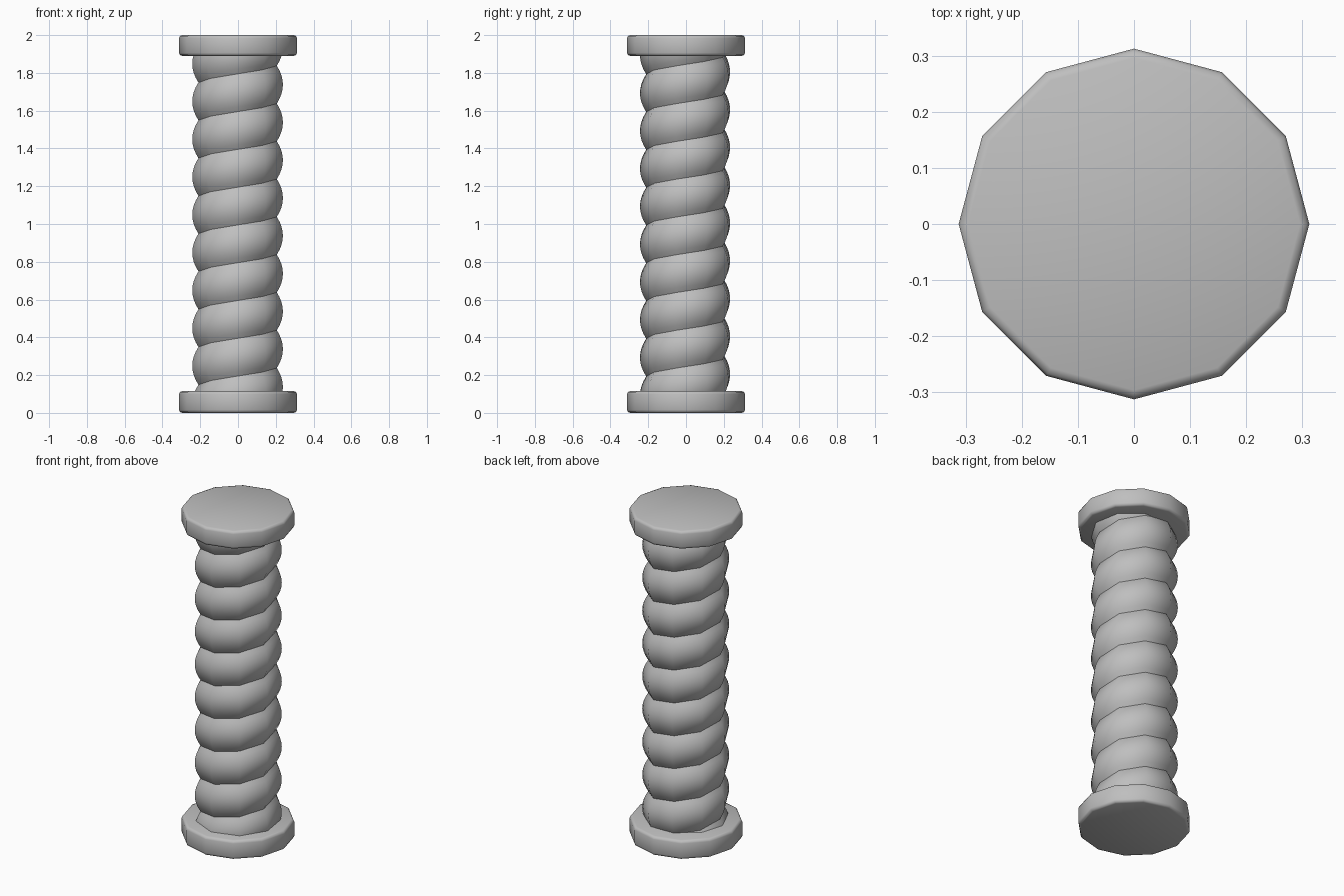
import bpy, bmesh, math

if "Cube" in bpy.data.objects:
    bpy.data.objects.remove(bpy.data.objects["Cube"], do_unlink=True)

stone = bpy.data.materials.new("grey stone")
stone.use_nodes = True
colour = (0.52, 0.52, 0.52, 1)
stone.diffuse_color = colour
stone.node_tree.nodes["Principled BSDF"].inputs["Base Color"].default_value = colour


def finish(name, bm):
    """Turn a bmesh into a smooth shaded object with sharp creases."""
    bmesh.ops.recalc_face_normals(bm, faces=bm.faces)
    mesh = bpy.data.meshes.new(name)
    bm.to_mesh(mesh)
    bm.free()
    mesh.materials.append(stone)
    obj = bpy.data.objects.new(name, mesh)
    bpy.context.collection.objects.link(obj)
    bpy.ops.object.select_all(action="DESELECT")
    obj.select_set(True)
    bpy.context.view_layer.objects.active = obj
    bpy.ops.object.shade_smooth_by_angle(angle=math.radians(47))
    return obj


def make_slab(name, bottom, top):
    """Twelve-sided slab with rounded rims."""
    bm = bmesh.new()
    ring = [bm.verts.new((0.3125 * math.cos(i * math.tau / 12),
                          0.3125 * math.sin(i * math.tau / 12), bottom)) for i in range(12)]
    base = bm.faces.new(ring)
    raised = bmesh.ops.extrude_face_region(bm, geom=[base], use_keep_orig=True)["geom"]
    for v in raised:
        if isinstance(v, bmesh.types.BMVert):
            v.co.z = top
    rims = [e for e in bm.edges if abs(e.verts[0].co.z - e.verts[1].co.z) < 1e-5]
    bmesh.ops.bevel(bm, geom=rims, offset=0.016, segments=2, profile=0.5, affect="EDGES")
    finish(name, bm)


make_slab("base_slab", 0, 0.115)
make_slab("top_slab", 1.89, 2)

# Twisted shaft: a bulging profile swept along a rising helix
SIDES, PITCH, TURNS, ROWS = 9, 0.2, 11, 8
PHASE = math.radians(27)
GROOVE, BULGE = 0.211, 0.033
start = 1.645 - 9 * PITCH + PITCH * PHASE / math.tau

bm = bmesh.new()
columns = []
for step in range(SIDES * TURNS + 1):
    angle = PHASE + step * math.tau / SIDES
    column = []
    for row in range(ROWS + 1):
        t = row / ROWS
        r = GROOVE + BULGE * (1 - (2 * t - 1) ** 2)
        z = start + PITCH * (step / SIDES + t)
        column.append(bm.verts.new((r * math.cos(angle), r * math.sin(angle), z)))
    columns.append(column)
for a, b in zip(columns, columns[1:]):
    for row in range(ROWS):
        bm.faces.new((a[row], b[row], b[row + 1], a[row + 1]))
bmesh.ops.remove_doubles(bm, verts=bm.verts, dist=1e-4)

# Trim the shaft so both ends sit inside the slabs
for height, direction in ((0.06, -1), (1.94, 1)):
    bmesh.ops.bisect_plane(bm, geom=bm.verts[:] + bm.edges[:] + bm.faces[:],
                           plane_co=(0, 0, height), plane_no=(0, 0, direction),
                           clear_outer=True)
finish("twisted_shaft", bm)
